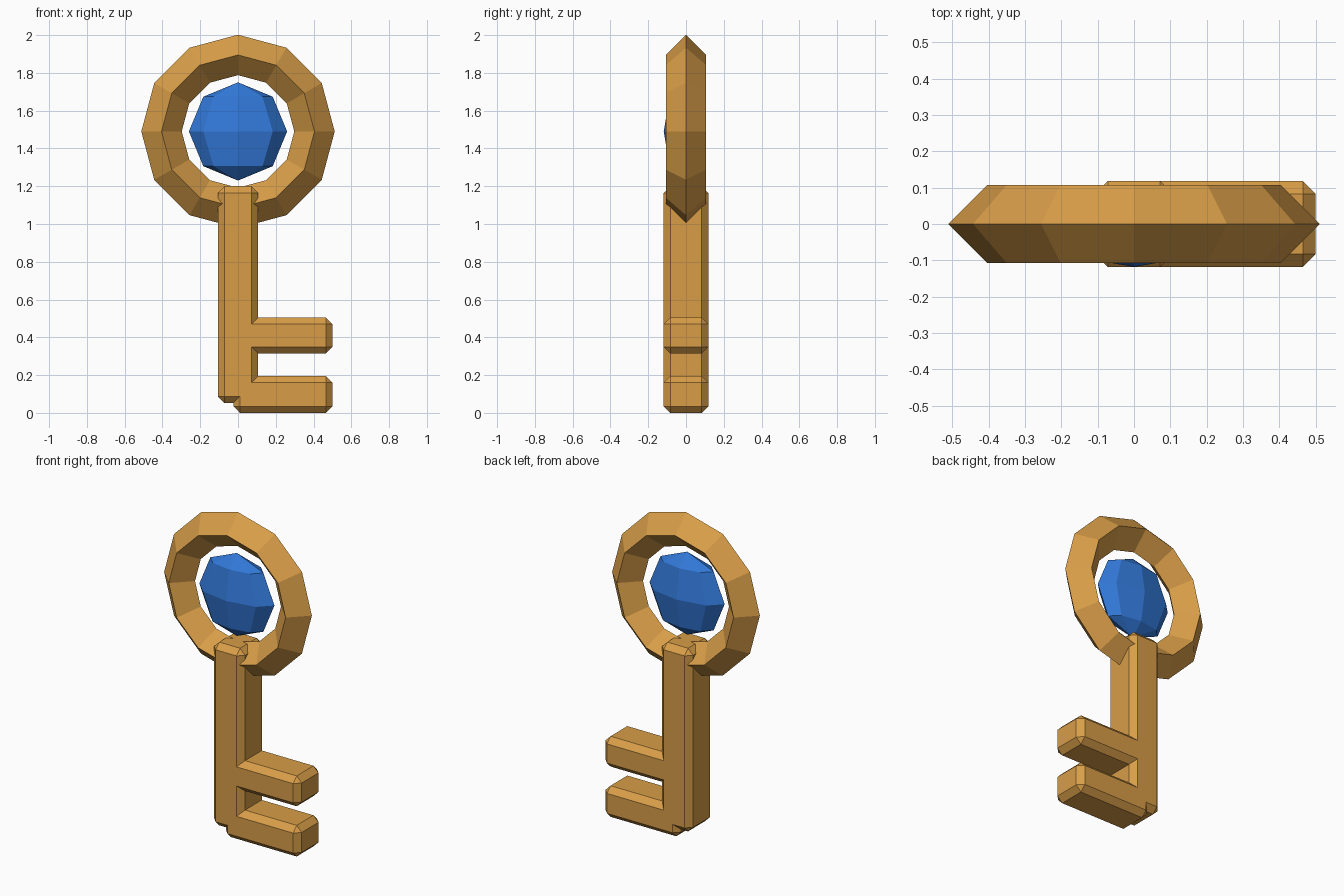
import bpy
import math

if "Cube" in bpy.data.objects:
    bpy.data.objects.remove(bpy.data.objects["Cube"])


def material(name, rgb):
    m = bpy.data.materials.new(name)
    m.diffuse_color = (*rgb, 1)
    m.use_nodes = True
    m.node_tree.nodes["Principled BSDF"].inputs["Base Color"].default_value = m.diffuse_color
    return m


gold = material("gold", (0.69, 0.34, 0.065))
blue = material("blue", (0.032, 0.19, 0.69))


def finish(name, mat):
    ob = bpy.context.object
    ob.name = name
    ob.data.materials.append(mat)
    bpy.ops.object.transform_apply(location=False, rotation=True, scale=True)
    return ob


def bar(name, x0, x1, z0, z1, half_depth=0.118):
    """Chamfered box spanning the given x and z ranges."""
    bpy.ops.mesh.primitive_cube_add(size=1, location=((x0 + x1) / 2, 0, (z0 + z1) / 2))
    bpy.context.object.scale = (x1 - x0, 2 * half_depth, z1 - z0)
    ob = finish(name, gold)
    bevel = ob.modifiers.new("chamfer", "BEVEL")
    bevel.width = 0.035
    bevel.segments = 1
    bevel.limit_method = "NONE"


# Shaft and the two teeth
bar("shaft", -0.107, 0.107, 0.052, 1.2)
bar("lower_tooth", -0.025, 0.5, 0.0, 0.195)
bar("upper_tooth", -0.025, 0.5, 0.315, 0.505)

# Handle ring: 12 sides with a diamond cross-section, standing upright
bpy.ops.mesh.primitive_torus_add(
    major_segments=12, minor_segments=4, major_radius=0.405, minor_radius=0.107,
    location=(0, 0, 1.49), rotation=(math.pi / 2, 0, 0))
finish("handle_ring", gold)

# Flattened faceted gem, set slightly forward in the ring
bpy.ops.mesh.primitive_uv_sphere_add(
    segments=8, ring_count=4, radius=0.26, location=(0, -0.011, 1.49))
bpy.context.object.scale = (1, 0.107 / 0.26, 1)
finish("gem", blue)
